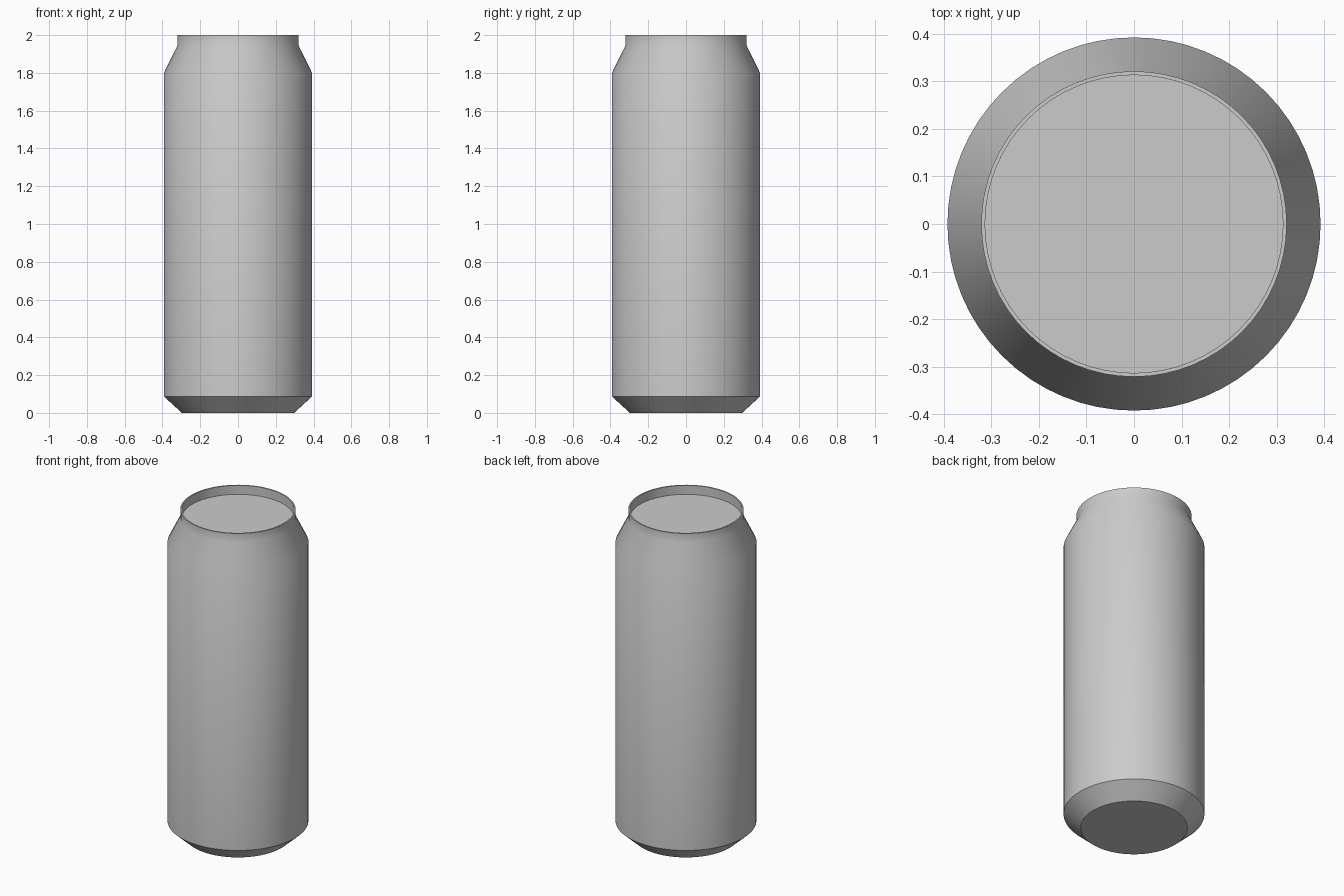
import bpy
import bmesh
import math

cube = bpy.data.objects.get("Cube")
if cube:
    bpy.data.objects.remove(cube, do_unlink=True)

SEGMENTS = 64

aluminium = bpy.data.materials.new("aluminium grey")
aluminium.use_nodes = True
grey = (0.6, 0.6, 0.6, 1.0)
aluminium.diffuse_color = grey
aluminium.node_tree.nodes["Principled BSDF"].inputs["Base Color"].default_value = grey


def lathe(name, profile):
    """Turn a (radius, height) profile around z and cap both ends."""
    bm = bmesh.new()
    rings = []
    for radius, z in profile:
        angles = [math.tau * i / SEGMENTS for i in range(SEGMENTS)]
        rings.append([bm.verts.new((radius * math.cos(a), radius * math.sin(a), z))
                      for a in angles])
    for low, high in zip(rings, rings[1:]):
        for i in range(SEGMENTS):
            j = (i + 1) % SEGMENTS
            bm.faces.new((low[i], low[j], high[j], high[i]))
    bm.faces.new(rings[0][::-1])
    bm.faces.new(rings[-1])
    mesh = bpy.data.meshes.new(name)
    bm.to_mesh(mesh)
    bm.free()
    mesh.materials.append(aluminium)
    obj = bpy.data.objects.new(name, mesh)
    bpy.context.collection.objects.link(obj)
    return obj


# Can: base, chamfer, straight wall, shoulder, neck, rim and sunken lid
can = lathe("can_body", [
    (0.297, 0.0),
    (0.392, 0.087),
    (0.392, 1.8),
    (0.321, 1.945),
    (0.321, 2.0),
    (0.313, 2.0),
    (0.313, 1.945),
])

# Smooth the wall and shoulder, keep the base and rim edges crisp
bpy.ops.object.select_all(action="DESELECT")
can.select_set(True)
bpy.context.view_layer.objects.active = can
bpy.ops.object.shade_smooth_by_angle(angle=math.radians(30))
